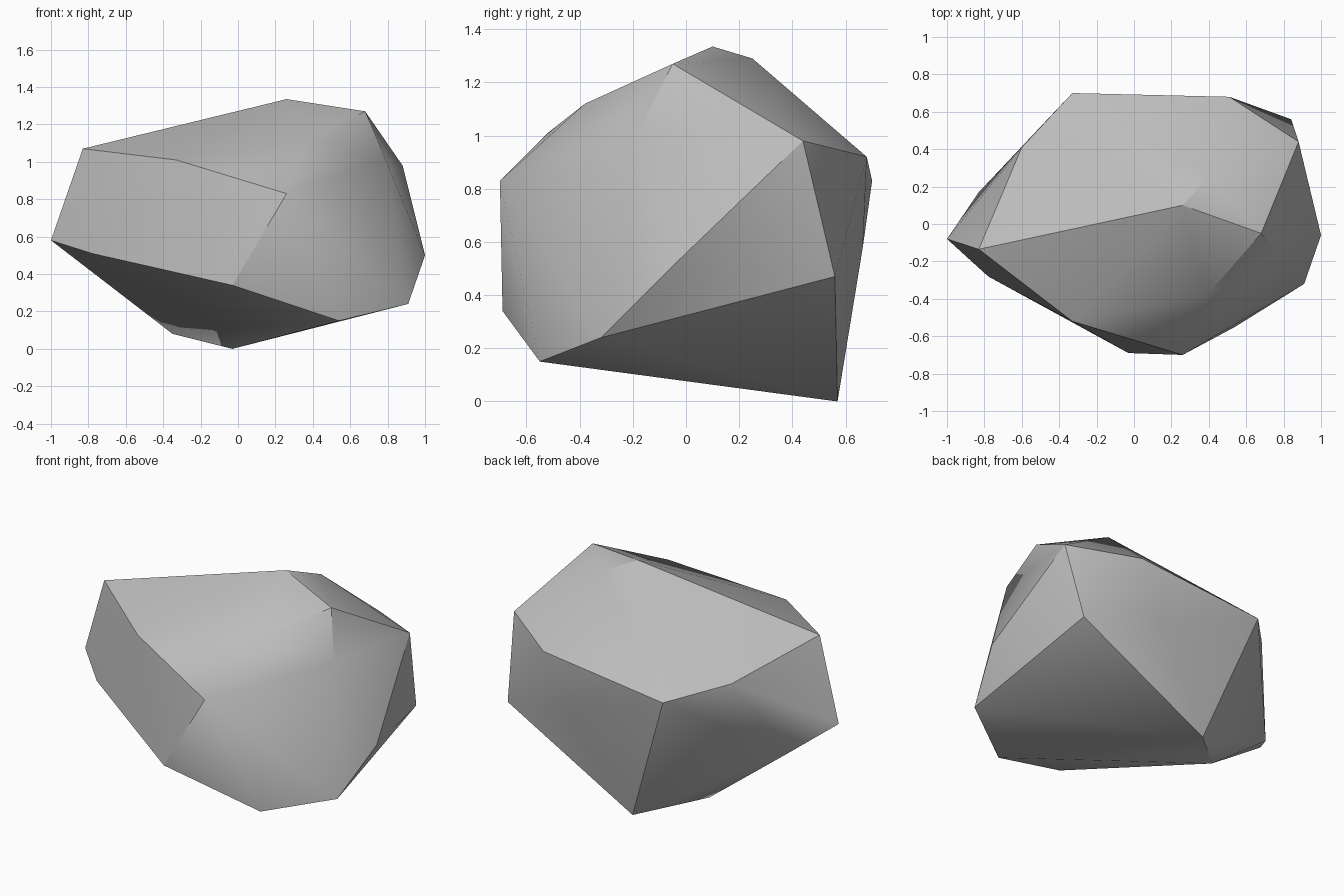
import bpy
import bmesh
import math
from mathutils import Vector

default_cube = bpy.data.objects.get("Cube")
if default_cube:
    bpy.data.objects.remove(default_cube, do_unlink=True)


def make_material(name, colour):
    material = bpy.data.materials.new(name)
    material.use_nodes = True
    material.diffuse_color = colour
    shader = material.node_tree.nodes["Principled BSDF"]
    shader.inputs["Base Color"].default_value = colour
    shader.inputs["Roughness"].default_value = 0.9
    return material


def hull_object(name, corners, material):
    """Wrap a convex skin around the corner points."""
    mesh = bpy.data.meshes.new(name)
    bm = bmesh.new()
    for corner in corners:
        bm.verts.new(Vector(corner))
    result = bmesh.ops.convex_hull(bm, input=bm.verts)
    # Drop any corner that fell inside the skin
    loose = [v for v in bm.verts if not v.link_faces]
    bmesh.ops.delete(bm, geom=loose, context="VERTS")
    bmesh.ops.recalc_face_normals(bm, faces=bm.faces)
    bm.to_mesh(mesh)
    bm.free()
    mesh.materials.append(material)
    rock = bpy.data.objects.new(name, mesh)
    bpy.context.collection.objects.link(rock)
    return rock


# Corners of the boulder, grouped by the side they belong to
crown = [(.26, .1, 1.335), (.68, -.05, 1.27), (.4, .25, 1.29), (.39, -.38, 1.12)]
front = [(-.33, -.52, 1.01), (.26, -.7, .83), (-.03, -.69, .34), (-.78, -.28, .51)]
right_end = [(-1, -.08, .58), (-.83, -.135, 1.07), (-.83, .17, .45), (-.6, .41, .91)]
left_end = [(1, -.06, .5), (.91, -.32, .24), (.79, -.18, 1.01), (.88, .44, .98), (.84, .56, .47)]
back = [(.51, .68, .92), (-.33, .7, .83), (.35, .665, .58)]
base = [(-.03, .57, 0), (-.35, .27, .08), (.54, -.55, .15)]

# Boulder
stone_grey = make_material("stone_grey", (.5, .5, .5, 1))
boulder = hull_object("boulder", crown + front + right_end + left_end + back + base, stone_grey)

# Soft shading over shallow bends, crisp ridges elsewhere
bpy.ops.object.select_all(action="DESELECT")
boulder.select_set(True)
bpy.context.view_layer.objects.active = boulder
bpy.ops.object.shade_smooth_by_angle(angle=math.radians(30))
